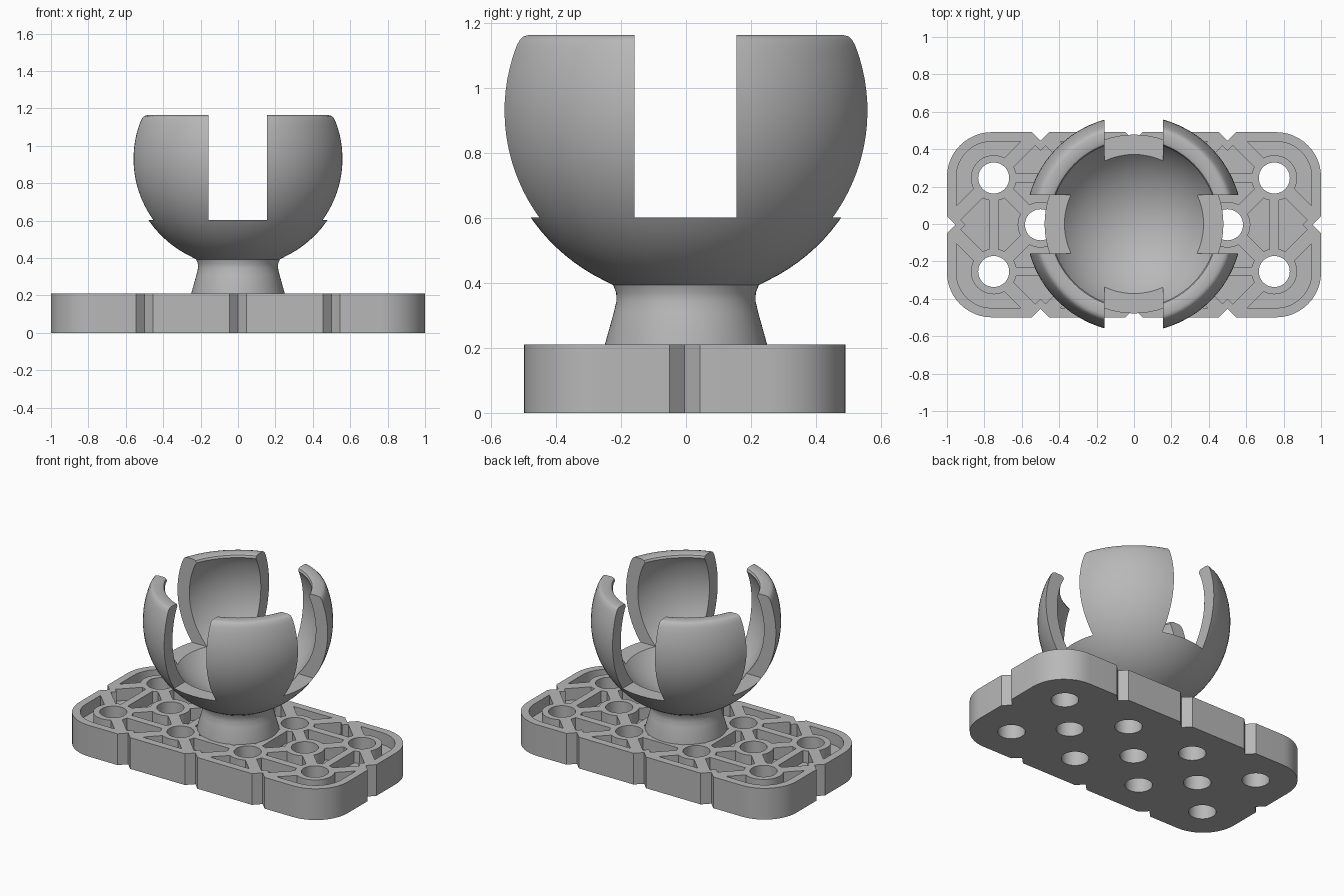
import bpy, bmesh, math
from mathutils import Matrix, Vector

cube = bpy.data.objects.get("Cube")
if cube:
    bpy.data.objects.remove(cube, do_unlink=True)

grey = bpy.data.materials.new("grey_plastic")
grey.use_nodes = True
grey.diffuse_color = (0.48, 0.48, 0.48, 1)
grey.node_tree.nodes["Principled BSDF"].inputs["Base Color"].default_value = grey.diffuse_color

SHIFT = -0.004       # plate sits slightly forward of the cup
TOP, FLOOR = 0.21, 0.13


def make(name, bm):
    bmesh.ops.recalc_face_normals(bm, faces=bm.faces)
    mesh = bpy.data.meshes.new(name)
    bm.to_mesh(mesh)
    bm.free()
    obj = bpy.data.objects.new(name, mesh)
    bpy.context.scene.collection.objects.link(obj)
    return obj


def box(x, y, z0, z1, sx, sy, angle=0.0):
    bm = bmesh.new()
    m = (Matrix.Translation((x, y, (z0 + z1) / 2)) @ Matrix.Rotation(angle, 4, 'Z')
         @ Matrix.Diagonal((sx, sy, z1 - z0, 1)))
    bmesh.ops.create_cube(bm, size=1, matrix=m)
    return make("cutter", bm)


def cylinder(x, y, z0, z1, r):
    bm = bmesh.new()
    bmesh.ops.create_cone(bm, cap_ends=True, segments=40, radius1=r, radius2=r, depth=z1 - z0,
                          matrix=Matrix.Translation((x, y, (z0 + z1) / 2)))
    return make("cutter", bm)


def rounded_slab(name, hx, hy, r, z0, z1):
    bm = bmesh.new()
    ring = []
    for q, (sx, sy) in enumerate([(1, 1), (-1, 1), (-1, -1), (1, -1)]):
        for i in range(13):
            a = math.pi / 2 * (q + i / 12)
            ring.append(bm.verts.new((sx * (hx - r) + r * math.cos(a),
                                      sy * (hy - r) + r * math.sin(a) + SHIFT, z0)))
    face = bm.faces.new(ring)
    out = bmesh.ops.extrude_face_region(bm, geom=[face])
    tops = [v for v in out["geom"] if isinstance(v, bmesh.types.BMVert)]
    bmesh.ops.translate(bm, verts=tops, vec=(0, 0, z1 - z0))
    return make(name, bm)


def cut(obj, cutter):
    mod = obj.modifiers.new("cut", 'BOOLEAN')
    mod.operation, mod.solver, mod.object = 'DIFFERENCE', 'EXACT', cutter
    bpy.context.view_layer.update()
    done = obj.evaluated_get(bpy.context.evaluated_depsgraph_get())
    mesh = bpy.data.meshes.new_from_object(done)
    obj.modifiers.clear()
    obj.data = mesh
    bpy.data.objects.remove(cutter, do_unlink=True)


def finish(obj):
    obj.data.materials.clear()
    obj.data.materials.append(grey)
    bpy.ops.object.select_all(action='DESELECT')
    obj.select_set(True)
    bpy.context.view_layer.objects.active = obj
    bpy.ops.object.shade_smooth_by_angle(angle=math.radians(35))


signs = [(1, 1), (-1, 1), (-1, -1), (1, -1)]
mirrored = lambda pts: sorted({(x * sx + 0.0, y * sy + 0.0) for x, y in pts for sx, sy in signs})
holes = mirrored([(0.75, 0.25), (0.25, 0.25), (0.5, 0), (0, 0)])
notches = mirrored([(1, 0), (0.5, 0.495), (0, 0.495)])

# Pocket volume: inset slab less the ribs, hole rings and notch walls
pockets = rounded_slab("pockets", 0.95, 0.445, 0.19, FLOOR, 0.3)
rib_lines = [((1, 0), (0.5, 0.5), 0.07), ((0, 0.5), (0.75, -0.25), 0.07),
             ((0.5, 0.5), (-0.5, -0.5), 0.07), ((0.75, -0.25), (0.75, 0.25), 0.05),
             ((0.75, 0.25), (-0.75, 0.25), 0.05), ((0.25, -0.25), (0.25, 0.25), 0.05)]
ribs = set()
for a, b, width in rib_lines:
    for sx, sy in signs:
        ends = sorted([(a[0] * sx, a[1] * sy), (b[0] * sx, b[1] * sy)])
        ribs.add((ends[0], ends[1], width))
for a, b, width in sorted(ribs):
    d = Vector(b) - Vector(a)
    cut(pockets, box((a[0] + b[0]) / 2, (a[1] + b[1]) / 2 + SHIFT, 0.05, 0.4,
                     d.length, width, math.atan2(d.y, d.x)))
for x, y in holes:
    cut(pockets, cylinder(x, y + SHIFT, 0.04, 0.41, 0.122))
for x, y in notches:
    cut(pockets, box(x, y + SHIFT, 0.03, 0.42, 0.14, 0.14, math.pi / 4))
cut(pockets, cylinder(0, 0, 0.02, 0.43, 0.25))

# Base plate with pockets, edge notches and through holes
plate = rounded_slab("base_plate", 1.0, 0.495, 0.24, 0, TOP)
cut(plate, pockets)
for x, y in notches:
    cut(plate, box(x, y + SHIFT, -0.1, 0.4, 0.066, 0.066, math.pi / 4))
for x, y in holes:
    blind = x == 0 and y == 0
    cut(plate, cylinder(x, y + SHIFT, -0.1, 0.19 if blind else 0.4, 0.083))
finish(plate)

# Cup on a flared neck: one lathed profile of radius and height
CZ, RO, RI, RIM = 0.93, 0.58, 0.496, 1.163
profile = [(0, 0.2), (0.25, 0.2), (0.25, TOP), (0.222, 0.31), (0.214, 0.345), (0.215, 0.37),
           (0.224, 0.393)]
for i in range(25):
    a = math.radians(-64 + i * (84 / 24))
    profile.append((RO * math.cos(a), CZ + RO * math.sin(a)))
profile += [(0.535, RIM - 0.014), (0.525, RIM - 0.004), (0.51, RIM), (0.465, RIM),
            (0.452, RIM - 0.006), (0.446, RIM - 0.02)]
for i in range(33):
    a = math.radians(23 - i * (113 / 32))
    profile.append((max(0, RI * math.cos(a)) if i < 32 else 0, CZ + RI * math.sin(a)))

bm = bmesh.new()
verts = [bm.verts.new((r, 0, z)) for r, z in profile]
edges = [bm.edges.new(pair) for pair in zip(verts, verts[1:])]
bmesh.ops.spin(bm, geom=verts + edges, cent=(0, 0, 0), axis=(0, 0, 1),
               angle=2 * math.pi, steps=72, use_merge=True)
bmesh.ops.remove_doubles(bm, verts=bm.verts, dist=0.0005)
cup = make("cup", bm)

# Two crossing slots leave four petals
for angle in (0, math.pi / 2):
    cut(cup, box(-0.002, -0.002, 0.602, 1.5, 0.314, 2, angle))
finish(cup)
